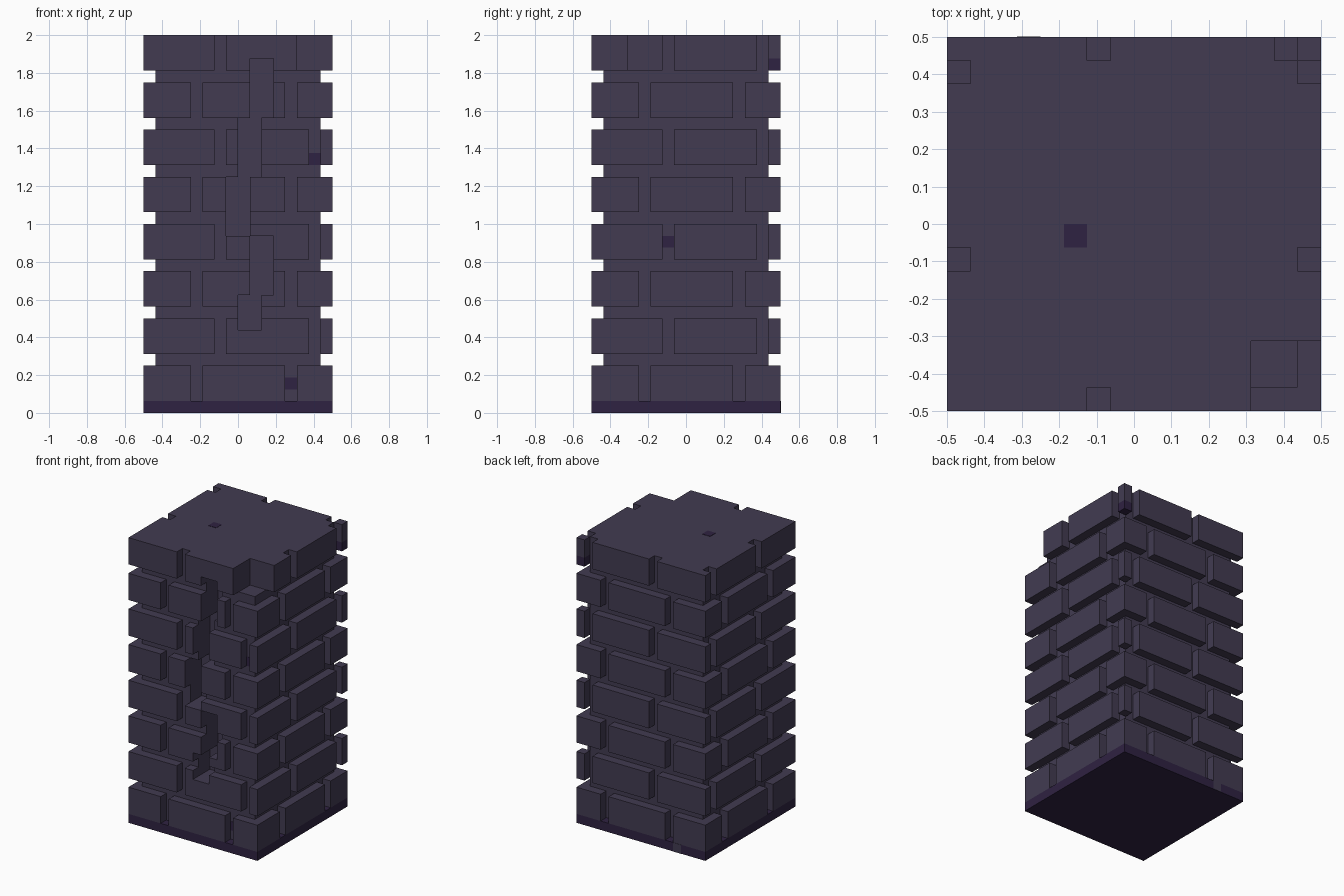
import bpy

if "Cube" in bpy.data.objects:
    bpy.data.objects.remove(bpy.data.objects["Cube"], do_unlink=True)

U = 1 / 16          # one block unit; the pillar is 16 x 16 x 32 units


def material(name, rgb):
    m = bpy.data.materials.new(name)
    m.use_nodes = True
    m.diffuse_color = (*rgb, 1)
    b = next(n for n in m.node_tree.nodes if n.type == 'BSDF_PRINCIPLED')
    b.inputs["Base Color"].default_value = (*rgb, 1)
    b.inputs["Roughness"].default_value = 0.9
    return m


STONE = material("slate stone", (0.054, 0.044, 0.083))
PURPLE = material("dark purple", (0.028, 0.016, 0.054))


def boxes(name, mat, spans):
    """One object from boxes given as (x0, x1, y0, y1, z0, z1) in units."""
    verts, faces = [], []
    for x0, x1, y0, y1, z0, z1 in spans:
        n = len(verts)
        for z in (z0, z1):
            for x, y in ((x0, y0), (x1, y0), (x1, y1), (x0, y1)):
                verts.append(((x - 8) * U, (y - 8) * U, z * U))
        faces += [(n + 3, n + 2, n + 1, n), (n + 4, n + 5, n + 6, n + 7)]
        for i in range(4):
            j = (i + 1) % 4
            faces.append((n + i, n + j, n + 4 + j, n + 4 + i))
    me = bpy.data.meshes.new(name)
    me.from_pydata(verts, [], faces)
    me.materials.append(mat)
    ob = bpy.data.objects.new(name, me)
    bpy.context.scene.collection.objects.link(ob)
    return ob


def cut(ob, spans):
    """Subtract each box from the object and bake the result."""
    for s in spans:
        cutter = boxes("cutter", STONE, [s])
        cutter.hide_render = True
        mod = ob.modifiers.new("cut", 'BOOLEAN')
        mod.operation, mod.solver, mod.object = 'DIFFERENCE', 'EXACT', cutter
        bpy.context.view_layer.update()
        deps = bpy.context.evaluated_depsgraph_get()
        baked = bpy.data.meshes.new_from_object(ob.evaluated_get(deps))
        ob.modifiers.remove(mod)
        ob.data = baked
        bpy.data.objects.remove(cutter, do_unlink=True)


# Zigzag crack down the front, and the broken top corner
crack = [(x, x + 2, -2, 3, z0, z1) for x, z0, z1 in
         ((9, 25, 30), (8, 20, 25), (7, 15, 20), (9, 10, 15), (8, 7, 10))]
broken_corner = (13, 18, -2, 3, 29, 34)

# Base slab and recessed mortar core
boxes("base_slab", PURPLE, [(0, 16, 0, 16, 0, 1)])
core = boxes("mortar_core", STONE, [(1, 15, 1, 15, 1, 32)])
cut(core, crack + [broken_corner])

# Eight staggered brick courses; front and back rows own the corners
EVEN = [(0, 4), (5, 12), (13, 16)]
ODD = [(0, 6), (7, 14), (15, 16)]
rows = {"front": [], "back": [], "left": [], "right": []}
for k in range(8):
    z = (4 * k + 1, 4 * k + 4)
    top = k == 7
    for a, b in (ODD if k % 2 else EVEN):
        fb = min(b, 13) if top else b            # front stops at broken corner
        if fb > a:
            rows["front"].append((a, fb, 0, 1, *z))
        if not (top and a == 15):                # speckled post built below
            rows["back"].append((a, b, 15, 16, *z))
        c, d = max(a, 1), min(b, 15)
        if d > c:
            rows["right"].append((0, 1, c, d, *z))
            rows["left"].append((15, 16, max(c, 3) if top else c, d, *z))
for side, spans in rows.items():
    ob = boxes(side + "_bricks", STONE, spans)
    if side == "front":
        cut(ob, crack)

# Top corner post with a purple foot
boxes("corner_post", STONE, [(15, 16, 15, 16, 30, 32)])
boxes("corner_post_foot", PURPLE, [(15, 16, 15, 16, 29, 30)])

# Thin coloured specks in the joints, on top and on the base
T = 0.03
boxes("purple_specks", PURPLE, [
    (12, 13, 1 - T, 1, 2, 3),
    (14, 15, 1 - T, 1, 21, 22),
    (15, 15 + T, 6, 7, 14, 15),
    (5, 6, 7, 8, 32, 32 + T),
])
boxes("stone_speck", STONE, [(3, 4, 16, 16 + T, 0, 1)])
